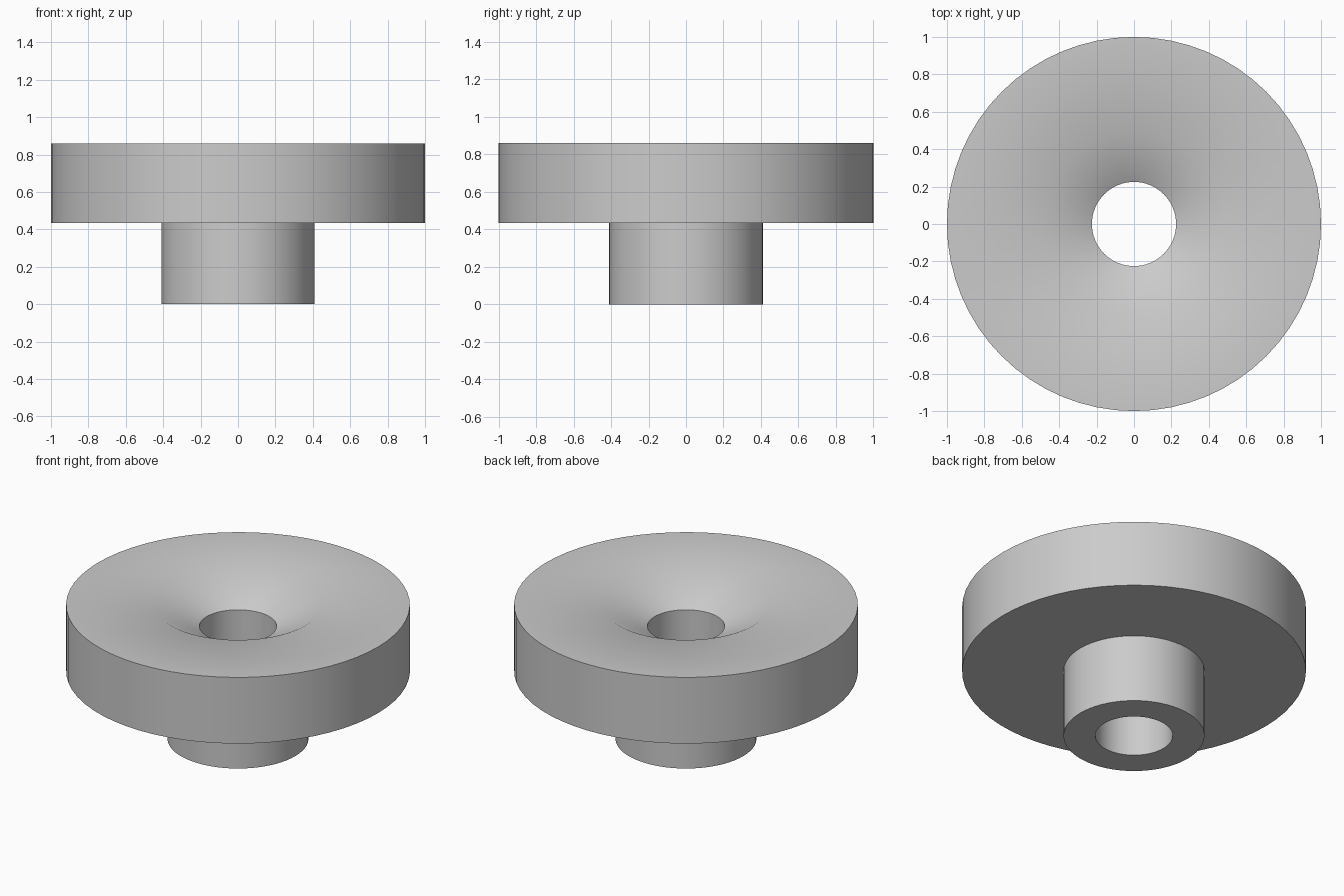
import bpy
import bmesh
import math

cube = bpy.data.objects.get("Cube")
if cube:
    bpy.data.objects.remove(cube, do_unlink=True)

# Plain grey finish
grey = bpy.data.materials.new("plain_grey")
grey.use_nodes = True
colour = (0.6, 0.6, 0.6, 1)
grey.diffuse_color = colour
grey.node_tree.nodes["Principled BSDF"].inputs["Base Color"].default_value = colour

# Main dimensions
SEGMENTS = 64
DISC_R, HUB_R, BORE_R, SINK_R = 1.0, 0.41, 0.225, 0.485
HEIGHT, STEP_Z, SINK_DEPTH = 0.86, 0.435, 0.137


def lathe(name, profile):
    """Turn a closed (radius, height) profile around the z axis."""
    bm = bmesh.new()
    rings = []
    for r, z in profile:
        ring = []
        for i in range(SEGMENTS):
            a = math.tau * i / SEGMENTS
            ring.append(bm.verts.new((r * math.cos(a), r * math.sin(a), z)))
        rings.append(ring)
    for k, low in enumerate(rings):
        high = rings[(k + 1) % len(rings)]
        for i in range(SEGMENTS):
            j = (i + 1) % SEGMENTS
            bm.faces.new((low[i], low[j], high[j], high[i]))
    bmesh.ops.recalc_face_normals(bm, faces=bm.faces)
    mesh = bpy.data.meshes.new(name)
    bm.to_mesh(mesh)
    bm.free()
    mesh.materials.append(grey)
    obj = bpy.data.objects.new(name, mesh)
    bpy.context.collection.objects.link(obj)
    return obj


# Stepped round knob: hub, wide disc, countersunk through bore
knob = lathe("flanged_knob", [
    (BORE_R, 0), (HUB_R, 0), (HUB_R, STEP_Z), (DISC_R, STEP_Z),
    (DISC_R, HEIGHT), (SINK_R, HEIGHT), (BORE_R, HEIGHT - SINK_DEPTH),
])

bpy.ops.object.select_all(action="DESELECT")
knob.select_set(True)
bpy.context.view_layer.objects.active = knob
bpy.ops.object.shade_smooth_by_angle(angle=math.radians(35))
